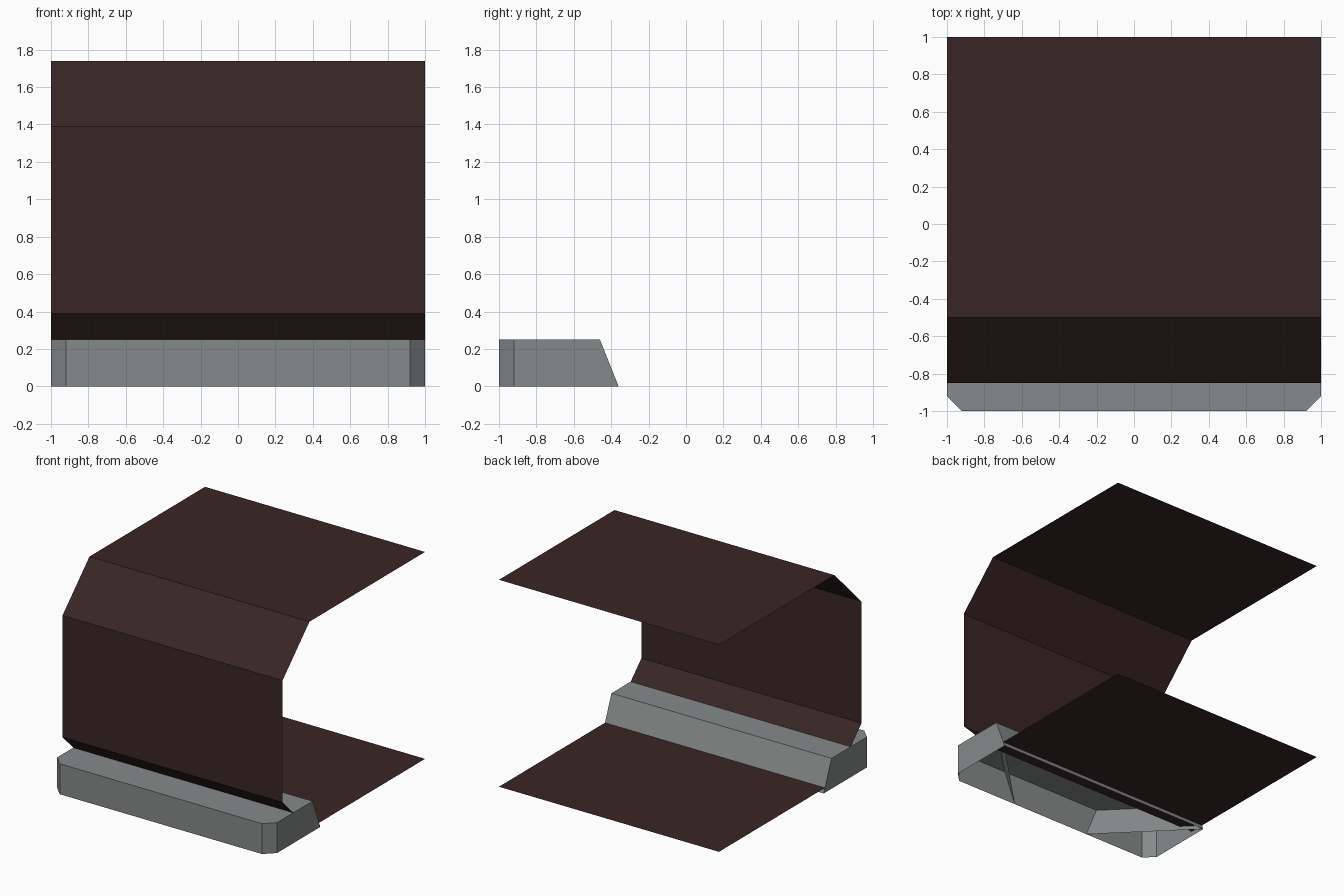
import bpy

if "Cube" in bpy.data.objects:
    bpy.data.objects.remove(bpy.data.objects["Cube"])


def material(name, color):
    m = bpy.data.materials.new(name)
    m.diffuse_color = (*color, 1)
    m.use_nodes = True
    m.node_tree.nodes["Principled BSDF"].inputs["Base Color"].default_value = m.diffuse_color
    return m


def add_mesh(name, verts, faces, mat):
    me = bpy.data.meshes.new(name)
    me.from_pydata(verts, [], faces)
    me.materials.append(mat)
    me.update()
    ob = bpy.data.objects.new(name, me)
    bpy.context.collection.objects.link(ob)
    return ob


def strip(lower, upper, closed=False):
    """Quads joining two point rows of equal length."""
    n = len(lower)
    count = n if closed else n - 1
    return lower + upper, [(i, (i + 1) % n, n + (i + 1) % n, n + i) for i in range(count)]


brown = material("dark_brown", (0.041, 0.0185, 0.0188))
grey = material("stone_grey", (0.235, 0.255, 0.252))

# Folded wall sheet: floor, chamfer, wall, chamfer, ceiling (open ends and back)
profile = [(1, 0.04), (-0.5, 0.04), (-0.85, 0.39), (-0.85, 1.39), (-0.5, 1.74), (1, 1.74)]
verts, faces = strip([(1, y, z) for y, z in profile], [(-1, y, z) for y, z in profile])
add_mesh("wall_sheet", verts, faces, brown)

# Kerb along the front: chamfered corners, sloping back, open underneath
H = 0.25


def kerb_loop(back, z):
    half = [(1, back), (1, -0.92), (0.92, -1)]
    pts = [(-x, y) for x, y in half] + half[::-1]
    return [(x, y, z) for x, y in pts]


verts, faces = strip(kerb_loop(-0.36, 0), kerb_loop(-0.46, H), closed=True)
faces.append(tuple(range(6, 12)))
add_mesh("front_kerb", verts, faces, grey)

# Sloping diagonal web inside each kerb corner
for side, label in ((-1, "left"), (1, "right")):
    verts, faces = strip([(side * 0.36, -1, 0), (side, -0.36, 0)],
                         [(side * 0.46, -1, H), (side, -0.46, H)])
    if side > 0:
        faces = [f[::-1] for f in faces]
    add_mesh(label + "_corner_web", verts, faces, grey)
